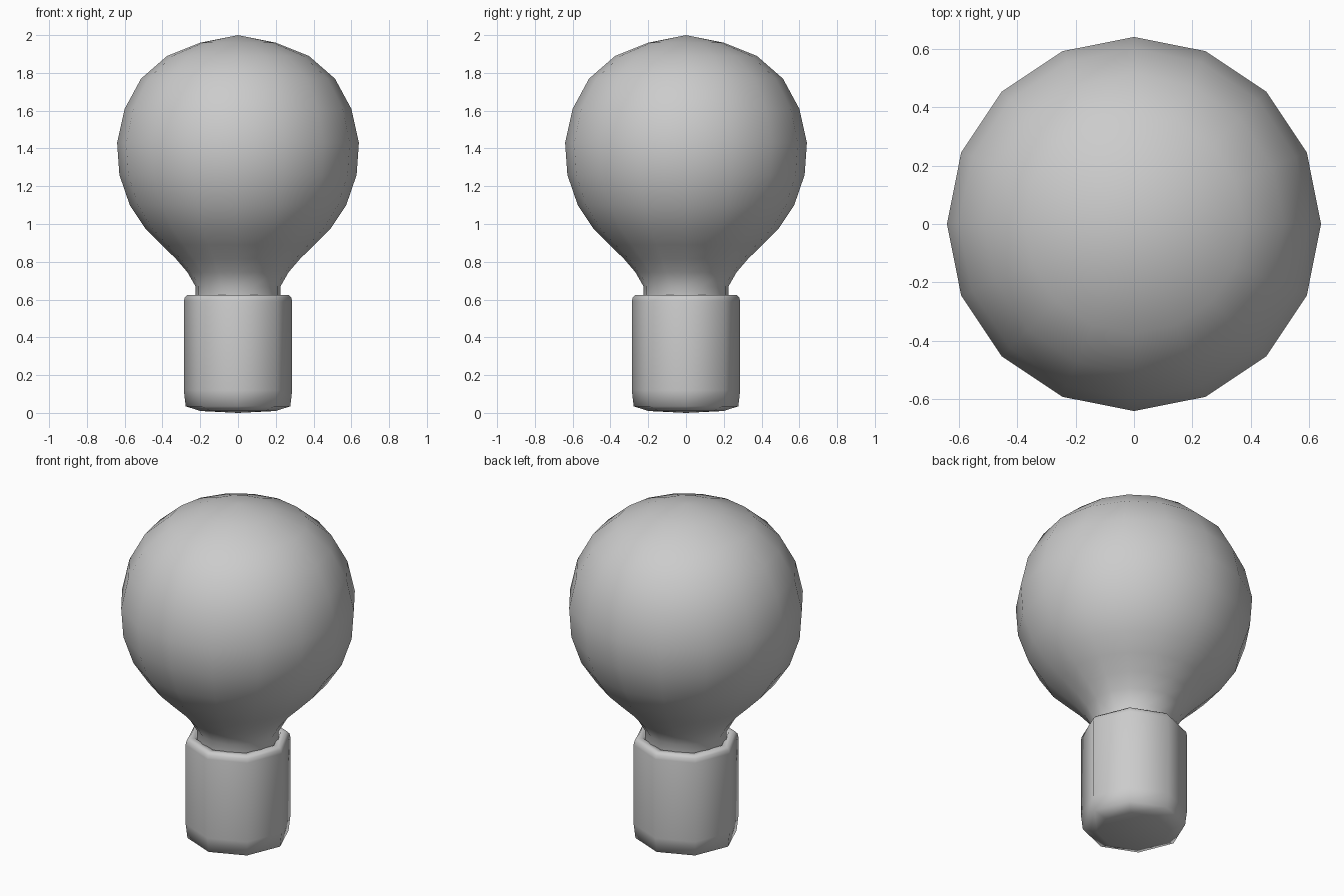
import bpy
import bmesh
from math import cos, sin, tau

if "Cube" in bpy.data.objects:
    bpy.data.objects.remove(bpy.data.objects["Cube"])


def lathe(name, profile, sides):
    """Revolve (radius, z) points, listed from bottom to top, around z."""
    bm = bmesh.new()
    rings = []
    for r, z in profile:
        if r == 0:
            rings.append([bm.verts.new((0, 0, z))] * sides)
        else:
            rings.append([bm.verts.new((r * cos(tau * i / sides), r * sin(tau * i / sides), z))
                          for i in range(sides)])
    for low, high in zip(rings, rings[1:]):
        for i in range(sides):
            j = (i + 1) % sides
            corners = [low[i], low[j], high[j], high[i]]
            face = bm.faces.new(list(dict.fromkeys(corners)))
            face.smooth = True
    bm.normal_update()
    mesh = bpy.data.meshes.new(name)
    bm.to_mesh(mesh)
    bm.free()
    obj = bpy.data.objects.new(name, mesh)
    bpy.context.collection.objects.link(obj)
    return obj


# Glass bulb with its flared neck
lathe("glass_bulb", [
    (0.225, 0.60), (0.225, 0.67), (0.268, 0.745), (0.328, 0.815),
    (0.405, 0.89), (0.49, 0.975), (0.573, 1.10), (0.628, 1.26),
    (0.64, 1.43), (0.60, 1.61), (0.513, 1.77), (0.375, 1.89),
    (0.20, 1.96), (0, 2.0)], 16)

# Eight-sided socket base with rounded rims and a recessed lip around the neck
lathe("socket_base", [
    (0, 0), (0.20, 0.01), (0.277, 0.035), (0.287, 0.12),
    (0.287, 0.59), (0.282, 0.612), (0.268, 0.625), (0.235, 0.625),
    (0.22, 0.59), (0, 0.59)], 8)
